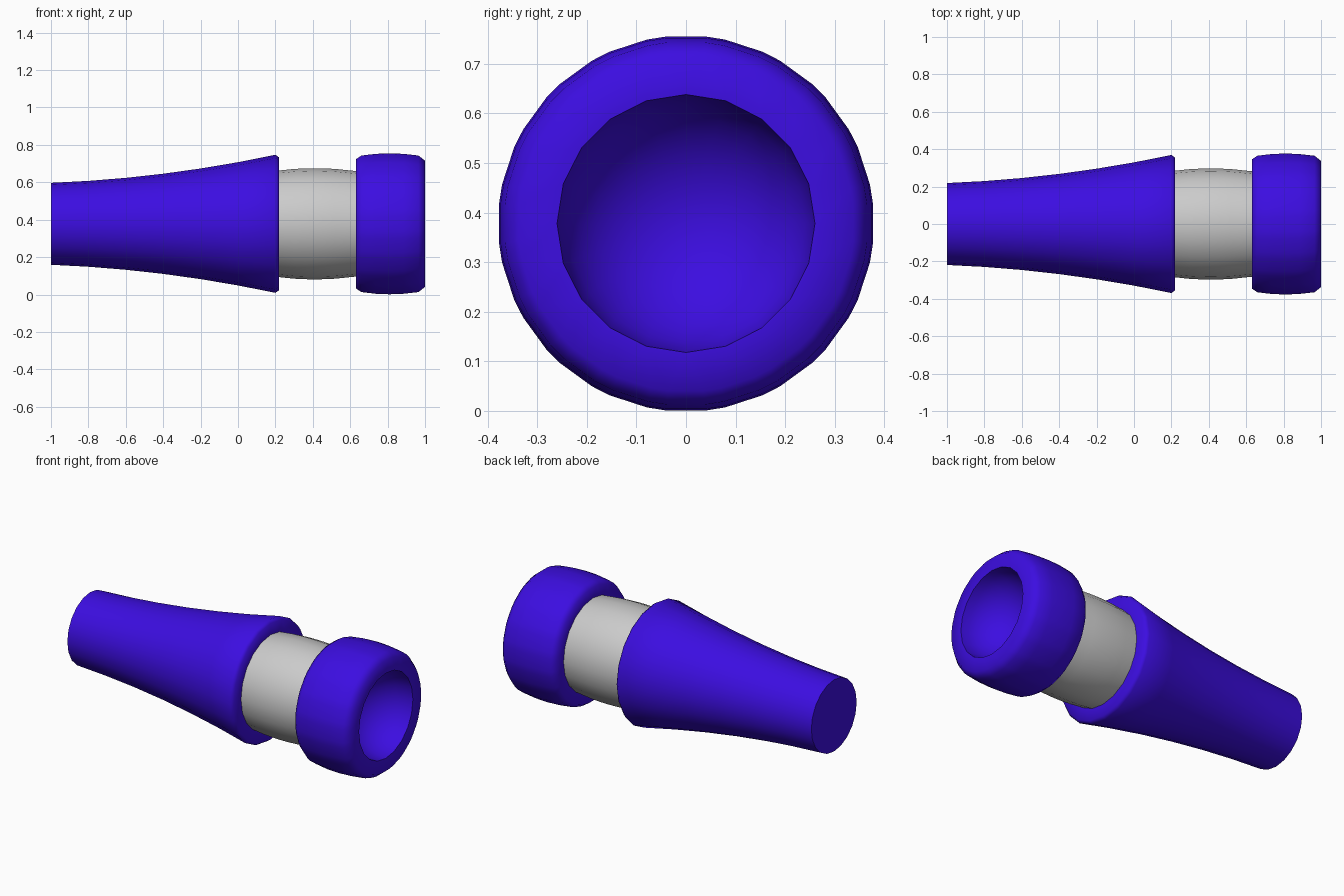
import bpy, bmesh, math

if "Cube" in bpy.data.objects:
    bpy.data.objects.remove(bpy.data.objects["Cube"])

AXIS_Z = 0.378   # height of the long axis
SIDES = 20


def lathe(name, profile, material=None):
    """Revolve (x, radius, split) points round the x axis.
    split = degrees each of the 20 corners is cut to either side."""
    bm = bmesh.new()
    rings = []
    for x, r, split in profile:
        ring = []
        for k in range(SIDES):
            for s in (-split, split):
                a = math.radians(k * 360 / SIDES + s)
                ring.append(bm.verts.new((x, r * math.sin(a), AXIS_Z + r * math.cos(a))))
        rings.append(ring)
    n = SIDES * 2
    for a, b in zip(rings, rings[1:]):
        for i in range(n):
            j = (i + 1) % n
            bm.faces.new((a[i], a[j], b[j], b[i]))
    bmesh.ops.remove_doubles(bm, verts=bm.verts, dist=1e-5)
    bmesh.ops.recalc_face_normals(bm, faces=bm.faces)
    mesh = bpy.data.meshes.new(name)
    bm.to_mesh(mesh)
    bm.free()
    obj = bpy.data.objects.new(name, mesh)
    bpy.context.collection.objects.link(obj)
    if material:
        mesh.materials.append(material)
    bpy.ops.object.select_all(action='DESELECT')
    obj.select_set(True)
    bpy.context.view_layer.objects.active = obj
    bpy.ops.object.shade_smooth_by_angle(angle=math.radians(60))
    return obj


blue = bpy.data.materials.new("violet_blue")
blue.diffuse_color = (0.045, 0.004, 0.75, 1)
blue.use_nodes = True
blue.node_tree.nodes["Principled BSDF"].inputs["Base Color"].default_value = blue.diffuse_color

# Flared handle with a flat rear cap and a chamfered lip
handle = [(-1, 0, 0), (-1, 0.219, 0)]
for i in range(1, 7):
    t = i / 6
    handle.append((-1 + 1.2 * t, 0.219 + 0.045 * t + 0.105 * t * t, 0))
handle += [(0.22, 0.355, 0), (0.22, 0.27, 0), (0.22, 0, 0)]
lathe("flared_handle", handle, blue)

# Slightly bulging grey neck between handle and collar
neck = [(0.2, 0, 0), (0.2, 0.283, 0)]
for x in (0.3, 0.36, 0.41, 0.46, 0.52):
    neck.append((x, 0.297 - 0.3 * (x - 0.41) ** 2, 0))
neck += [(0.65, 0.28, 0), (0.65, 0, 0)]
lathe("neck", neck)

# Rounded front collar with a concave bowl in its mouth
collar = [(0.63, 0, 0), (0.63, 0.27, 0), (0.63, 0.347, 6), (0.66, 0.367, 6),
          (0.735, 0.376, 6), (0.81, 0.379, 6), (0.885, 0.376, 6),
          (0.965, 0.367, 6), (1.0, 0.339, 6), (1.0, 0.26, 0)]
for i in range(1, 9):
    a = math.radians(90 * i / 8)
    collar.append((1 - 0.25 * math.sin(a), 0.26 * math.cos(a) if i < 8 else 0, 0))
lathe("front_collar", collar, blue)
